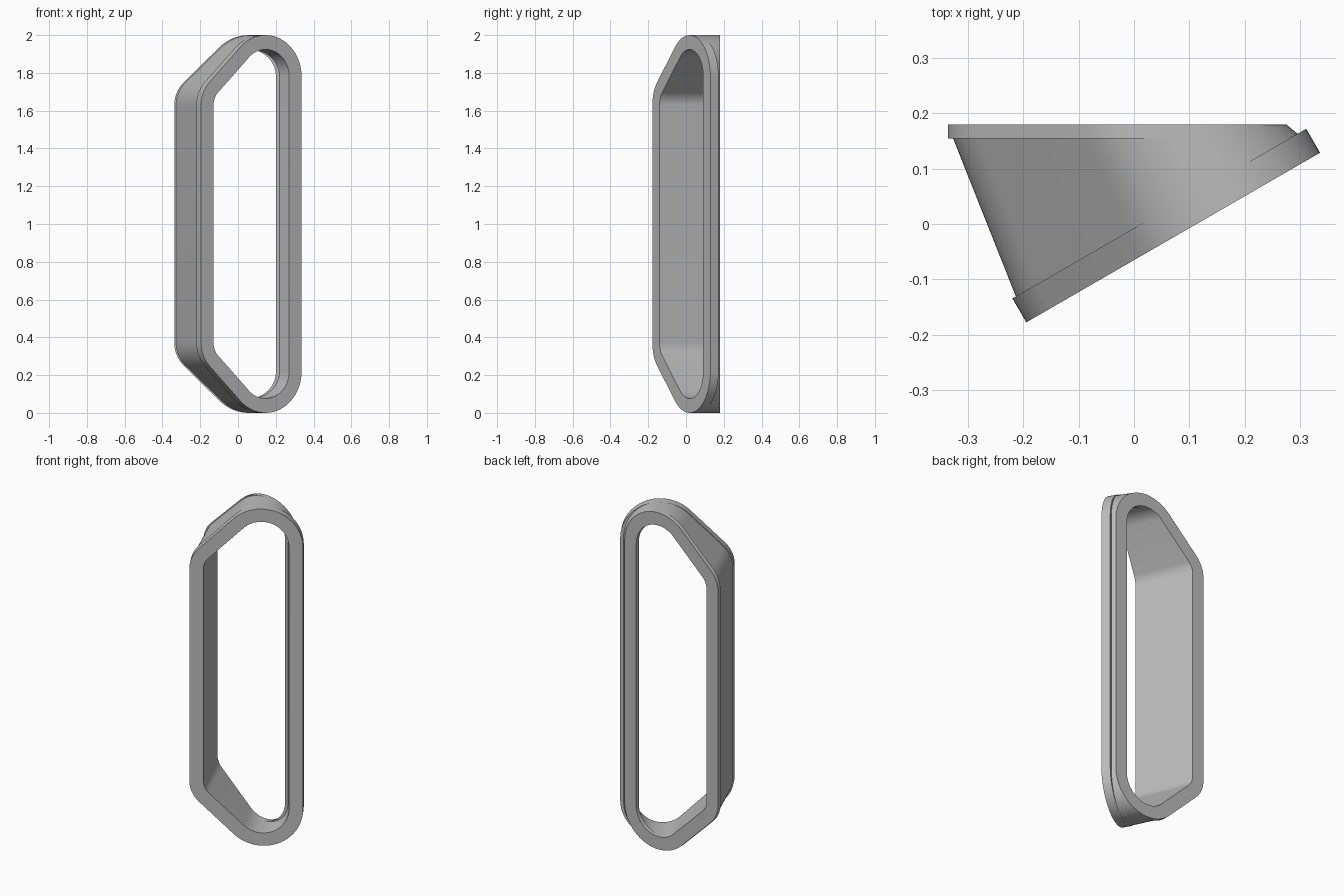
import bpy, bmesh
from math import sin, cos, radians
from mathutils import Vector

cube = bpy.data.objects.get("Cube")
if cube:
    bpy.data.objects.remove(cube, do_unlink=True)

WIDTH, WALL, THICK = 0.614, 0.076, 0.05
BIG, SMALL = 0.22, 0.17

grey = bpy.data.materials.new("plain grey")
grey.use_nodes = True
colour = (0.5, 0.5, 0.5, 1)
grey.diffuse_color = colour
grey.node_tree.nodes["Principled BSDF"].inputs["Base Color"].default_value = colour


def outline(inset):
    """Closed profile (u, z): broad round side, sloped corners on the other."""
    def arc(cu, cz, r, start, end, steps):
        angles = [radians(start + (end - start) * i / steps) for i in range(steps + 1)]
        return [(cu + (r - inset) * cos(a), cz + (r - inset) * sin(a)) for a in angles]
    top = arc(WIDTH - BIG, 2 - BIG, BIG, 0, 135, 24)
    top += arc(SMALL, 1.63, SMALL, 135, 180, 10)
    return top + [(u, 2 - z) for u, z in reversed(top)]


def back_plane(u, z, depth):
    return Vector((-0.337 + u, 0.18 - depth, z))


def front_plane(u, z, depth):
    a = radians(30)
    return Vector((-0.195 + u * cos(a) - depth * sin(a),
                   -0.178 + u * sin(a) + depth * cos(a), z))


def tube(name, start, start_depth, end, end_depth):
    """Hollow wall running between two planes, closed by rims."""
    bm = bmesh.new()
    loops = []
    for place, depth, inset in ((start, start_depth, 0), (end, end_depth, 0),
                                (end, end_depth, WALL), (start, start_depth, WALL)):
        loops.append([bm.verts.new(place(u, z, depth)) for u, z in outline(inset)])
    n = len(loops[0])
    for k in range(4):
        a, b = loops[k], loops[(k + 1) % 4]
        for i in range(n):
            j = (i + 1) % n
            bm.faces.new((a[i], a[j], b[j], b[i]))
    bmesh.ops.recalc_face_normals(bm, faces=bm.faces)
    mesh = bpy.data.meshes.new(name)
    bm.to_mesh(mesh)
    bm.free()
    mesh.materials.append(grey)
    obj = bpy.data.objects.new(name, mesh)
    bpy.context.collection.objects.link(obj)
    bpy.ops.object.select_all(action='DESELECT')
    obj.select_set(True)
    bpy.context.view_layer.objects.active = obj
    bpy.ops.object.shade_smooth_by_angle(angle=radians(30))


# Flanges at either end, and the skewed duct joining them
tube("back_flange", back_plane, 0, back_plane, THICK / 2)
tube("front_flange", front_plane, 0, front_plane, THICK)
tube("duct_wall", back_plane, 0.001, front_plane, 0.001)
